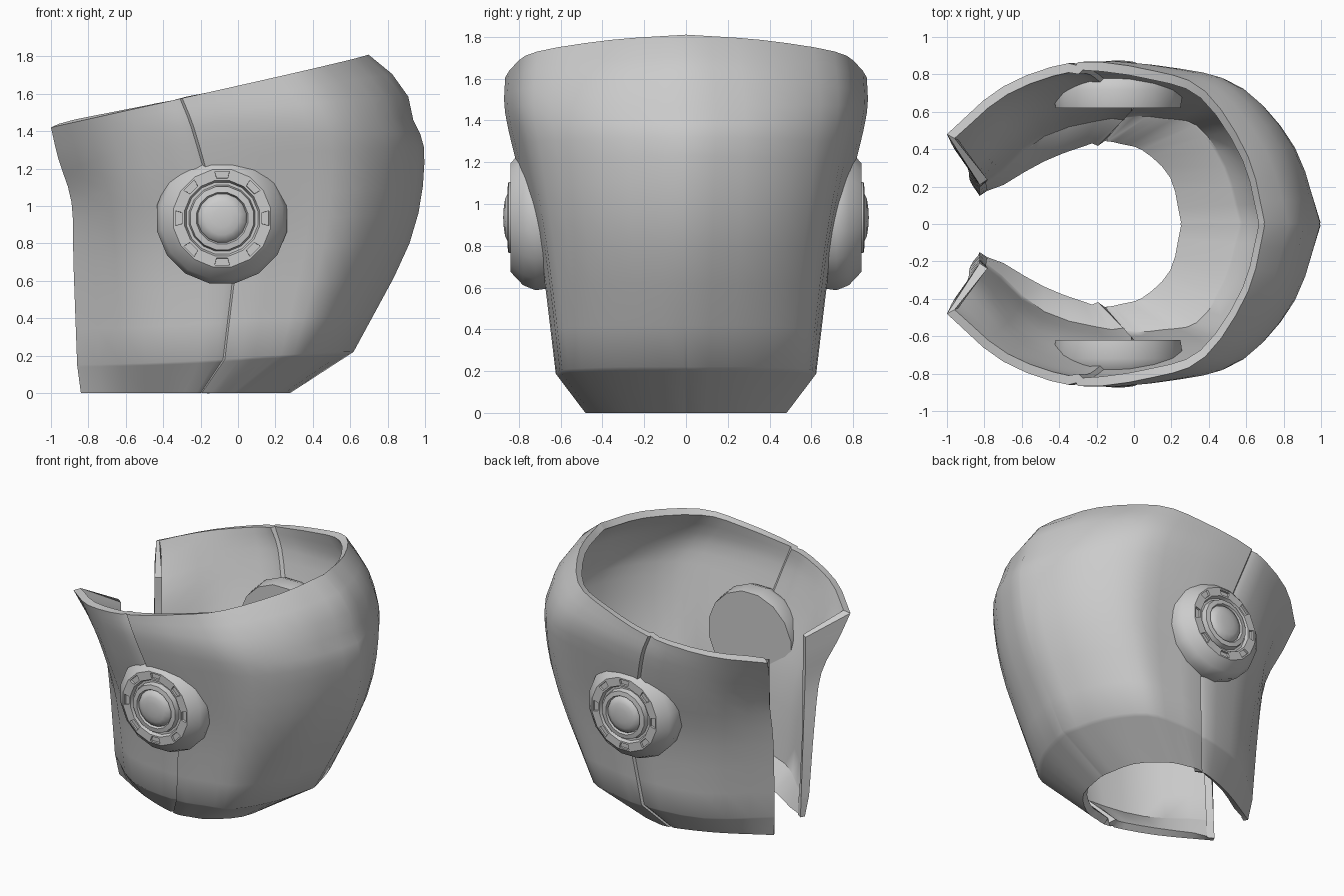
import bpy, bmesh, math
from mathutils import Vector

if "Cube" in bpy.data.objects:
    bpy.data.objects.remove(bpy.data.objects["Cube"])

# Vertical profiles of one half of the shell, from back crest round to the front edge.
# Each runs top rim -> hem as (x, y, z).
PROFILES = [
    [(.70, 0, 1.81), (.94, 0, 1.46), (1, 0, 1.23), (.92, 0, .80), (.62, 0, .22), (.28, 0, 0)],
    [(.61, .36, 1.785), (.82, .41, 1.47), (.86, .40, 1.22), (.79, .37, .80), (.53, .32, .22), (.22, .26, 0)],
    [(.38, .71, 1.73), (.56, .73, 1.47), (.60, .69, 1.20), (.55, .63, .79), (.36, .56, .21), (.06, .42, 0)],
    [(.10, .82, 1.666), (.25, .83, 1.46), (.27, .77, 1.18), (.26, .68, .77), (.16, .61, .20), (-.07, .465, 0)],
    [(-.31, .865, 1.574), (-.25, .86, 1.42), (-.16, .79, 1.12), (-.03, .69, .75), (-.08, .615, .18), (-.20, .475, 0)],
    [(-.70, .735, 1.487), (-.66, .71, 1.35), (-.60, .66, 1.10), (-.52, .58, .72), (-.50, .51, .16), (-.50, .37, 0)],
    [(-1, .48, 1.42), (-.96, .40, 1.25), (-.89, .30, 1.02), (-.88, .24, .70), (-.86, .20, .15), (-.84, .18, 0)],
]
SEAM = 4  # profile that carries the side groove


def spline(pts, t):
    """Smooth curve through pts at parameter t."""
    n = len(pts) - 1
    i = min(int(t), n - 1)
    f = t - i
    b, c = pts[i], pts[i + 1]
    a = pts[i - 1] if i > 0 else b * 2 - c
    d = pts[i + 2] if i + 2 <= n else c * 2 - b
    return b + (c - a) * (f / 2) + (a * 2 - b * 5 + c * 4 - d) * (f * f / 2) \
        + (b * 3 - a - c * 3 + d) * (f ** 3 / 2)


def finish(bm, name, angle):
    me = bpy.data.meshes.new(name)
    bm.to_mesh(me)
    bm.free()
    ob = bpy.data.objects.new(name, me)
    bpy.context.collection.objects.link(ob)
    bpy.ops.object.select_all(action='DESELECT')
    ob.select_set(True)
    bpy.context.view_layer.objects.active = ob
    if name == "helmet_shell":
        m = ob.modifiers.new("thickness", 'SOLIDIFY')
        m.thickness, m.offset = .05, -1
        bpy.ops.object.modifier_apply(modifier=m.name)
    bpy.ops.object.shade_smooth_by_angle(angle=math.radians(angle))
    return ob


# Shell: loft through the profiles, with a fine groove at the crest and the side seam
def build_shell():
    profs = [[Vector(p) for p in col] for col in PROFILES]
    us = sorted({k / 3 for k in range(19)} | {.025, SEAM - .03, SEAM + .1, 7})
    vs = [k / 3 for k in range(13)] + [4.08, 5]

    def down(col, v):
        if v > 4:  # straight chamfered hem
            return col[4].lerp(col[5], v - 4)
        return spline(col[:5], v)

    def point(u, v):
        if u > 6:  # lip turned inward along the face opening
            e = down(profs[6], v)
            return Vector((-.825, .15 + .06 * min(1, e.z / 1.2), e.z * .915))
        p = spline([down(c, v) for c in profs], u)
        if v < 1:  # fuller shoulder under the back rim
            p += Vector((.045, 0, .02)) * (4 * v * (1 - v) * max(0, 1 - u / 2.5))
        if u == 0:
            p.x -= .005
            p.y = 0
        if abs(u - SEAM) < 1e-6:
            p.y -= .016
        return p

    bm = bmesh.new()
    grid = []
    for v in vs:
        half = [point(u, v) for u in us]
        row = [Vector((p.x, -p.y, p.z)) for p in reversed(half[1:])] + half
        grid.append([bm.verts.new(p) for p in row])
    for a, b in zip(grid, grid[1:]):
        for j in range(len(a) - 1):
            bm.faces.new((a[j], b[j], b[j + 1], a[j + 1]))
    return finish(bm, "helmet_shell", 40)


# Ear disc: turned profile with eight recessed slots in the outer ring
def build_ear(side, name):
    prof = [(0, .62), (.34, .62), (.355, .72), (.33, .78), (.265, .84), (.205, .84),
            (.195, .815), (.18, .815), (.172, .85), (.14, .855), (.132, .835),
            (.125, .85), (.09, .866), (.05, .872), (0, .875)]
    n, cx, cz = 16, -.085, .935
    bm = bmesh.new()
    rings = []
    for r, y in prof:
        count = n if r else 1
        rings.append([bm.verts.new((cx + r * math.cos((k + .5) * math.tau / n), side * y,
                                    cz + r * math.sin((k + .5) * math.tau / n)))
                      for k in range(count)])
    slots = []
    for i, (a, b) in enumerate(zip(rings, rings[1:])):
        for k in range(n):
            q = [a[k % len(a)], a[(k + 1) % len(a)], b[(k + 1) % len(b)], b[k % len(b)]]
            f = bm.faces.new(list(dict.fromkeys(q)))
            if i == 4 and k % 2:
                slots.append(f)
    bmesh.ops.recalc_face_normals(bm, faces=bm.faces)
    bmesh.ops.inset_individual(bm, faces=slots, thickness=.016)
    bmesh.ops.inset_individual(bm, faces=slots, thickness=.001, depth=-.015)
    return finish(bm, name, 42)


build_shell()
build_ear(-1, "ear_disc_front")
build_ear(1, "ear_disc_back")
